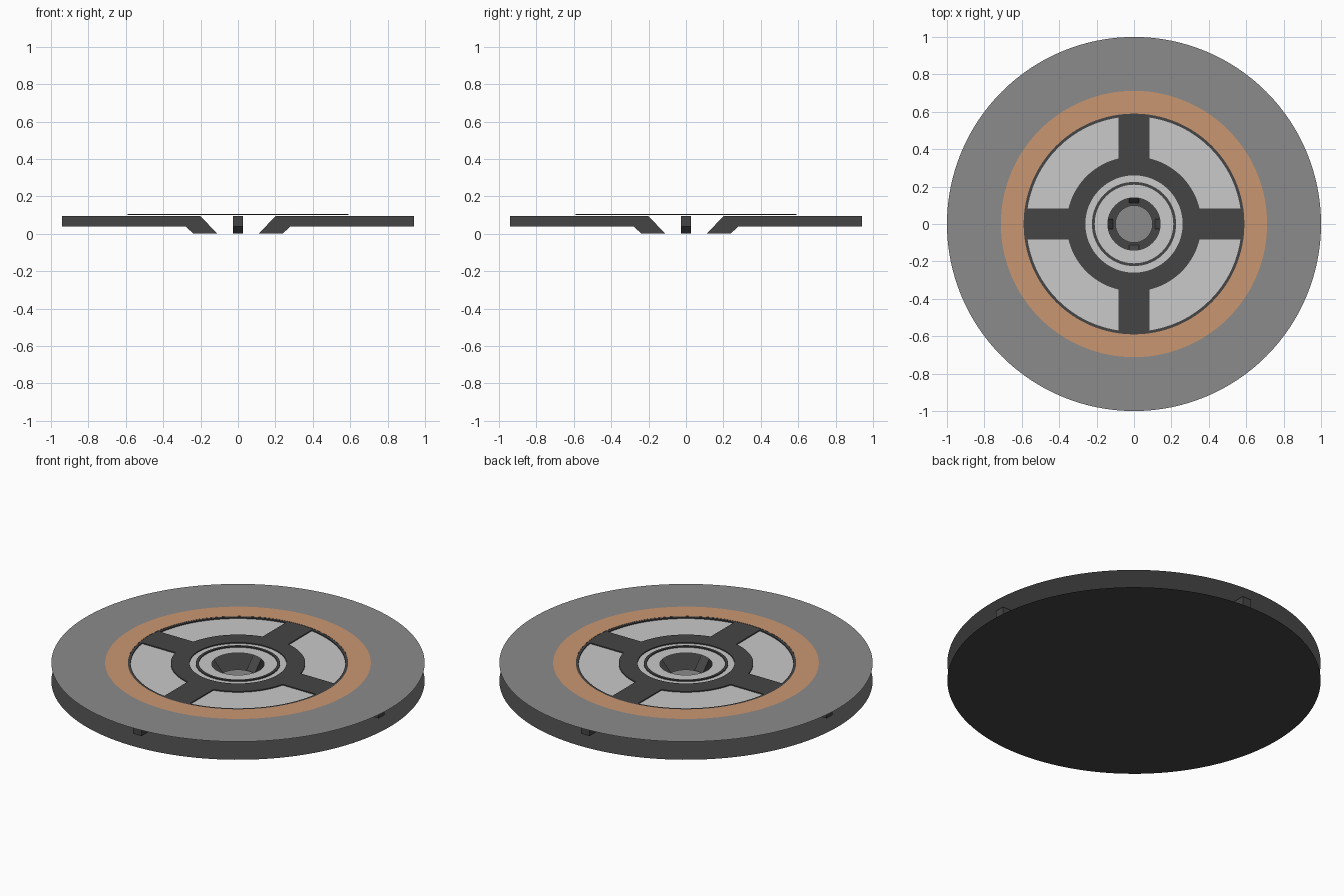
import bpy, bmesh, math
from mathutils import Matrix

if "Cube" in bpy.data.objects:
    bpy.data.objects.remove(bpy.data.objects["Cube"])

SEG = 128


def material(name, rgb):
    m = bpy.data.materials.new(name)
    m.diffuse_color = (*rgb, 1)
    m.use_nodes = True
    m.node_tree.nodes["Principled BSDF"].inputs["Base Color"].default_value = m.diffuse_color
    return m


DARK = material("charcoal", (0.059, 0.059, 0.059))
GRAY = material("mid gray", (0.258, 0.258, 0.258))
LIGHT = material("light gray", (0.588, 0.588, 0.588))
ORANGE = material("copper orange", (0.591, 0.305, 0.165))


def finish(name, bm, mat):
    me = bpy.data.meshes.new(name)
    bm.to_mesh(me)
    bm.free()
    me.materials.append(mat)
    ob = bpy.data.objects.new(name, me)
    bpy.context.collection.objects.link(ob)
    return ob


def circle(bm, r, z):
    return [bm.verts.new((r * math.cos(2 * math.pi * i / SEG),
                          r * math.sin(2 * math.pi * i / SEG), z)) for i in range(SEG)]


def disc(name, r, z, mat):
    bm = bmesh.new()
    bm.faces.new(circle(bm, r, z))
    return finish(name, bm, mat)


def ring(name, profile, mat, closed=False):
    """Lathe an (r, z) profile around the z axis."""
    bm = bmesh.new()
    loops = [circle(bm, r, z) for r, z in profile]
    pairs = list(zip(loops, loops[1:]))
    if closed:
        pairs.append((loops[-1], loops[0]))
    for a, b in pairs:
        for i in range(SEG):
            j = (i + 1) % SEG
            bm.faces.new((a[i], b[i], b[j], a[j]))
    return finish(name, bm, mat)


def flat_ring(name, r0, r1, z, mat):
    return ring(name, [(r0, z), (r1, z)], mat)


def raised_ring(name, r0, r1, z0, z1, mat):
    return ring(name, [(r0, z0), (r0, z1), (r1, z1), (r1, z0)], mat)


def radial_bar(name, profile, width, angle, mat):
    """Extrude an (r, z) outline sideways and turn it about z."""
    bm = bmesh.new()
    face = bm.faces.new([bm.verts.new((r, -width / 2, z)) for r, z in profile])
    ext = bmesh.ops.extrude_face_region(bm, geom=[face])
    verts = [v for v in ext["geom"] if isinstance(v, bmesh.types.BMVert)]
    bmesh.ops.translate(bm, verts=verts, vec=(0, width, 0))
    bmesh.ops.recalc_face_normals(bm, faces=bm.faces)
    bm.transform(Matrix.Rotation(angle, 4, "Z"))
    return finish(name, bm, mat)


# lower and upper thin discs
disc("base_disc", 1.0, 0.0, DARK)
flat_ring("top_outer_band", 0.712, 1.0, 0.107, GRAY)
flat_ring("top_inner_band", 0.59, 0.712, 0.107, ORANGE)

# light centre plate with its dark raised frame
flat_ring("centre_plate", 0.14, 0.585, 0.1, LIGHT)
raised_ring("frame_outer_rim", 0.575, 0.59, 0.1, 0.106, DARK)
raised_ring("frame_hub", 0.26, 0.36, 0.1, 0.106, DARK)
raised_ring("hub_groove_ring", 0.21, 0.225, 0.1, 0.106, DARK)

# spindle cap seen at the bottom of the centre hole
disc("spindle_cap", 0.1, 0.02, GRAY)

ARM = [(0.94, 0.04), (0.94, 0.094), (0.2, 0.094), (0.112, 0.002), (0.24, 0.002), (0.28, 0.04)]
BAR = [(0.35, 0.1), (0.58, 0.1), (0.58, 0.106), (0.35, 0.106)]
for i in range(4):
    a = i * math.pi / 2
    # bent support arms between the discs, and wide frame spokes on top
    radial_bar(f"support_arm_{i + 1}", ARM, 0.056, a, DARK)
    radial_bar(f"frame_spoke_{i + 1}", BAR, 0.168, a, DARK)
